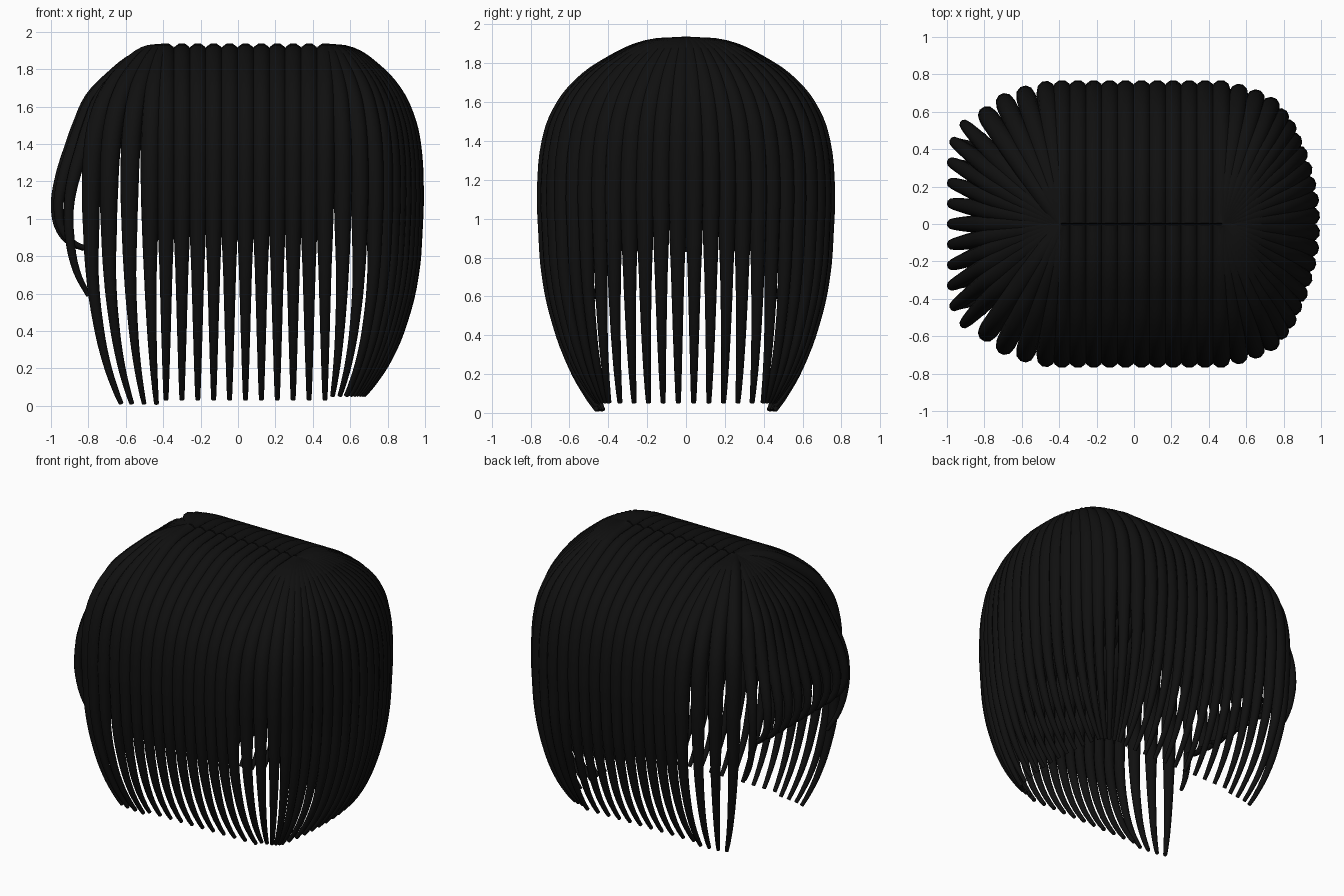
import bpy
from mathutils import Vector

if "Cube" in bpy.data.objects:
    bpy.data.objects.remove(bpy.data.objects["Cube"])

hair = bpy.data.materials.new("black_hair")
hair.use_nodes = True
colour = (0.005, 0.005, 0.005, 1)
hair.diffuse_color = colour
hair.node_tree.nodes["Principled BSDF"].inputs["Base Color"].default_value = colour

# Profiles: (share of the way out, height, thickness)
DOME = [(0, 1.89, .05), (.28, 1.87, .052), (.53, 1.79, .053), (.75, 1.675, .054),
        (.89, 1.54, .054), (.96, 1.4, .054), (1, 1.15, .05), (1, .93, .043)]
DROP = [(.04, .7, .034), (.23, .45, .027), (.5, .25, .021), (.82, .1, .016), (1, .035, .013)]
FRINGE_DOME = [(0, 1.89, .05), (.25, 1.845, .052), (.49, 1.735, .054), (.66, 1.63, .053),
               (.77, 1.5, .048), (.86, 1.37, .042), (.96, 1.2, .034), (1, 1.05, .027)]
FRINGE_CURL = [(.15, .94, .022), (.5, .875, .018), (1, .84, .013)]
TEMPLE_CURL = [(.05, .9, .026), (.4, .72, .019), (1, .59, .013)]


def strand(base, rim, tip, dome, drop, lift=0.0):
    """Path rising from the parting, out to the rim, then in to the tip."""
    base, rim, tip = Vector(base), Vector(rim), Vector(tip)
    path = [(*base.lerp(rim, s), z, r) for s, z, r in dome]
    path += [(*rim.lerp(tip, s), z + lift * s, r) for s, z, r in drop]
    return path


def mirrored(paths):
    """Add the copy of each strand on the other side of the parting."""
    return paths + [[(x, -y, z, r) for x, y, z, r in p] for p in paths]


def build(name, paths):
    curve = bpy.data.curves.new(name, "CURVE")
    curve.dimensions = "3D"
    curve.bevel_depth = 1.0
    curve.bevel_resolution = 3
    curve.resolution_u = 4
    curve.use_fill_caps = True
    for path in paths:
        spline = curve.splines.new("BEZIER")
        spline.bezier_points.add(len(path) - 1)
        for point, (x, y, z, r) in zip(spline.bezier_points, path):
            point.co = (x, y, z)
            point.radius = r
            point.handle_left_type = point.handle_right_type = "AUTO"
    # Turn the tubes into a mesh
    temp = bpy.data.objects.new(name + "_path", curve)
    bpy.context.collection.objects.link(temp)
    graph = bpy.context.evaluated_depsgraph_get()
    mesh = bpy.data.meshes.new_from_object(temp.evaluated_get(graph))
    bpy.data.objects.remove(temp)
    mesh.materials.clear()
    mesh.materials.append(hair)
    for face in mesh.polygons:
        face.use_smooth = True
        face.material_index = 0
    bpy.context.collection.objects.link(bpy.data.objects.new(name, mesh))


PART_FRONT, PART_BACK = -.385, .465

# Straight strands along the parting
xs = [PART_FRONT + .085 * i for i in range(11)]
build("crown_strands", mirrored(
    [strand((x, 0), (x, .72), (x, .46), DOME, DROP) for x in xs]))

# Fan round the back of the head
back_rim = [(.56, .7), (.65, .67), (.73, .63), (.78, .57), (.82, .51), (.85, .44),
            (.88, .37), (.905, .29), (.925, .21), (.94, .128), (.945, .043)]
build("back_strands", mirrored(
    [strand((PART_BACK, 0), (x, y),
            (PART_BACK + .43 * (x - PART_BACK), min(.92 * y, .3 + .22 * y)),
            DOME, DROP, .02) for x, y in back_rim]))

# Long locks beside the face
lock_rim = [(-.47, .715), (-.58, .69), (-.69, .65), (-.785, .58)]
build("side_locks", mirrored(
    [strand((PART_FRONT, 0), (x, y),
            (PART_FRONT + .6 * (x - PART_FRONT), .3 + .22 * y),
            DOME, DROP, -.022) for x, y in lock_rim]))

# Temple strands between the locks and the fringe
build("temple_strands", mirrored(
    [strand((PART_FRONT, 0), (-.905, .53), (-.8, .47), FRINGE_DOME, TEMPLE_CURL)]))

# Short fringe curling in over the face
fringe = []
for i in range(-4, 5):
    x, y = (-.96 if abs(i) == 4 else -.973), .11 * i
    fringe.append(strand((PART_FRONT, 0), (x, y), (x + .15, .95 * y),
                         FRINGE_DOME, FRINGE_CURL))
build("fringe", fringe)
